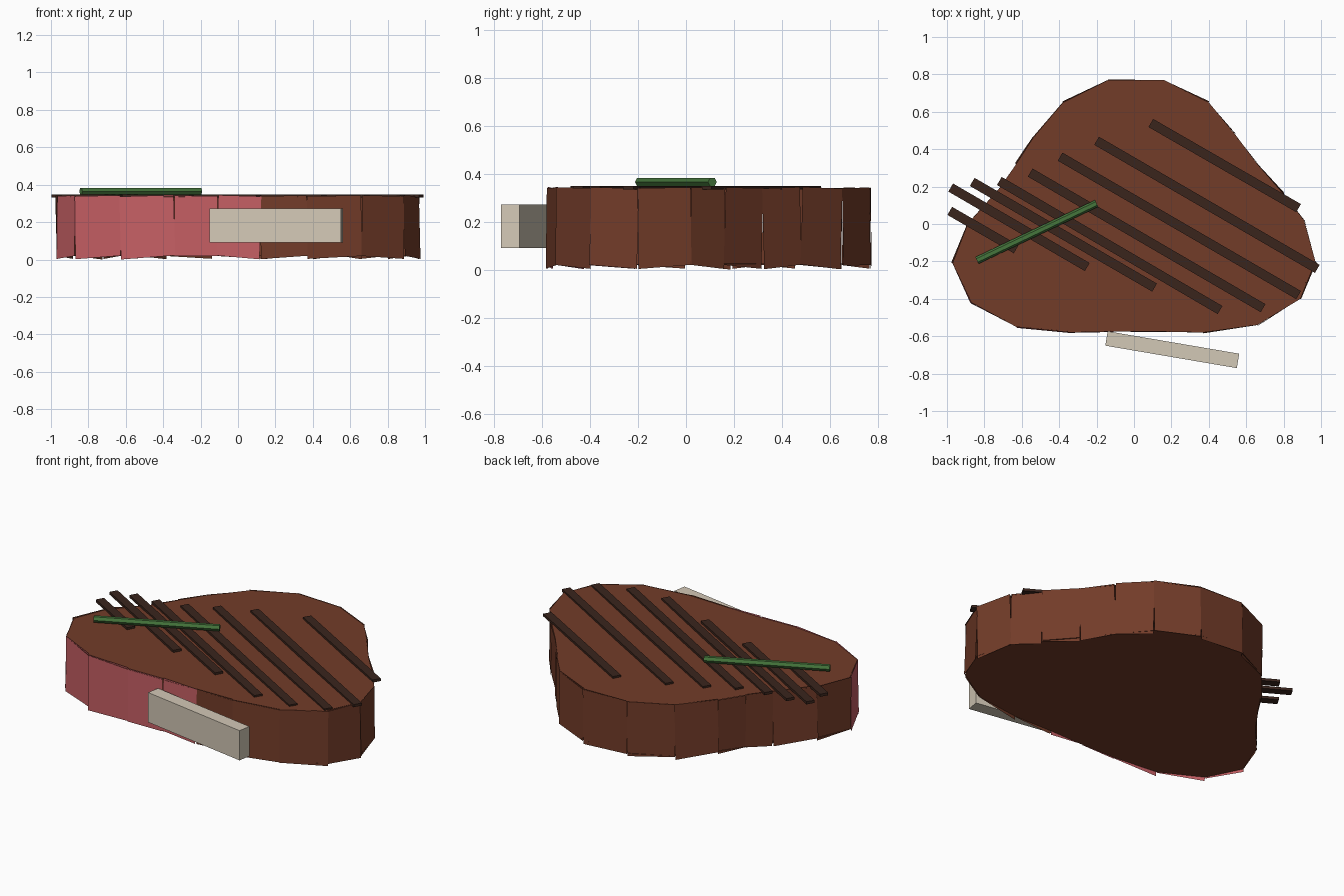
import bpy, random
from math import atan2, hypot, pi
from mathutils import Vector, Euler

if "Cube" in bpy.data.objects:
    bpy.data.objects.remove(bpy.data.objects["Cube"])

random.seed(4)


def material(name, rgb):
    m = bpy.data.materials.new(name)
    m.diffuse_color = (*rgb, 1)
    m.use_nodes = True
    m.node_tree.nodes["Principled BSDF"].inputs["Base Color"].default_value = m.diffuse_color
    return m


BROWN = material("seared_brown", (0.17, 0.045, 0.022))
PINK = material("rare_pink", (0.56, 0.114, 0.127))
DARK = material("char", (0.042, 0.018, 0.012))
BONE = material("bone_cream", (0.65, 0.58, 0.47))
GREEN = material("herb_green", (0.06, 0.18, 0.045))


def mesh_object(name, verts, faces, mats, indices=None):
    me = bpy.data.meshes.new(name)
    me.from_pydata(verts, [], faces)
    for m in mats:
        me.materials.append(m)
    for i, p in enumerate(me.polygons):
        p.material_index = indices[i] if indices else 0
    ob = bpy.data.objects.new(name, me)
    bpy.context.collection.objects.link(ob)
    return ob


def bar(name, a, b, width, z0, z1, mat):
    """Box running from a to b on the ground plan."""
    dx, dy = b[0] - a[0], b[1] - a[1]
    bpy.ops.mesh.primitive_cube_add(
        size=1, location=((a[0] + b[0]) / 2, (a[1] + b[1]) / 2, (z0 + z1) / 2),
        rotation=(0, 0, atan2(dy, dx)))
    ob = bpy.context.object
    ob.name = name
    ob.scale = (hypot(dx, dy), width, z1 - z0)
    ob.data.materials.append(mat)
    return ob


# Steak outline, counter-clockwise from the front left
outline = [(-0.87, -0.42), (-0.63, -0.55), (-0.34, -0.58), (-0.11, -0.575), (0.12, -0.575),
           (0.37, -0.58), (0.66, -0.54), (0.89, -0.40), (0.97, -0.20), (0.91, 0.02),
           (0.80, 0.16), (0.66, 0.32), (0.54, 0.48), (0.40, 0.65), (0.16, 0.77),
           (-0.14, 0.77), (-0.38, 0.65), (-0.54, 0.46), (-0.63, 0.32), (-0.72, 0.19),
           (-0.89, 0.0), (-0.97, -0.21)]
n = len(outline)
Z0, Z1 = 0.022, 0.337


# Top and bottom faces, slightly uneven
def cap(name, z, flip):
    verts = [(x, y, z + random.uniform(-0.004, 0.004)) for x, y in outline]
    loop = list(range(n))
    mesh_object(name, verts, [loop[::-1] if flip else loop], [BROWN])


cap("meat_top", Z1, False)
cap("meat_bottom", Z0, True)

# Side panels, each a little askew; the front left cut is pink
verts, faces, mats = [], [], []
for i in range(n):
    a, b = Vector((*outline[i], 0)), Vector((*outline[(i + 1) % n], 0))
    up0, up1 = Vector((0, 0, Z0 - 0.004)), Vector((0, 0, Z1 + 0.004))
    quad = [a + up0, b + up0, b + up1, a + up1]
    c = sum(quad, Vector()) / 4
    tilt = Euler([random.uniform(-0.03, 0.03) for _ in range(3)]).to_matrix()
    base = len(verts)
    verts += [c + tilt @ (v - c) for v in quad]
    faces.append([base, base + 1, base + 2, base + 3])
    mats.append(1 if i in (0, 1, 2, 3, n - 1) else 0)
lowest = min(v.z for v in verts)
for v in verts:
    v.z = max(v.z - lowest, 0.0) if v.z < 0.1 and v.z - lowest < 0.004 else v.z
mesh_object("meat_side", verts, faces, [BROWN, PINK], mats)

# Grill marks
marks = [((0.09, 0.54), (0.88, 0.085)), ((-0.20, 0.445), (0.98, -0.24)),
         ((-0.395, 0.36), (0.88, -0.38)), ((-0.555, 0.275), (0.69, -0.45)),
         ((-0.72, 0.23), (0.46, -0.46)), ((-0.865, 0.225), (0.11, -0.34)),
         ((-0.98, 0.195), (-0.25, -0.23)), ((-0.985, 0.07), (-0.63, -0.135))]
for k, (a, b) in enumerate(marks):
    bar(f"grill_mark_{k + 1}", a, b, 0.05, 0.333, 0.349, DARK)

# Bone along the front
bar("bone", (-0.147, -0.612), (0.556, -0.732), 0.078, 0.09, 0.272, BONE)

# Herb sprig: six-sided stem lying on top
a, b = Vector((-0.84, -0.195, 0.365)), Vector((-0.20, 0.11, 0.365))
bpy.ops.mesh.primitive_cylinder_add(vertices=6, radius=0.02, depth=(b - a).length,
                                    location=(a + b) / 2,
                                    rotation=(pi / 2, 0, atan2(b.y - a.y, b.x - a.x) + pi / 2))
herb = bpy.context.object
herb.name = "herb_sprig"
herb.rotation_euler = Euler((pi / 2, 0, atan2(b.y - a.y, b.x - a.x) + pi / 2))
herb.data.transform(Euler((0, 0, pi / 6)).to_matrix().to_4x4())
herb.data.materials.append(GREEN)
